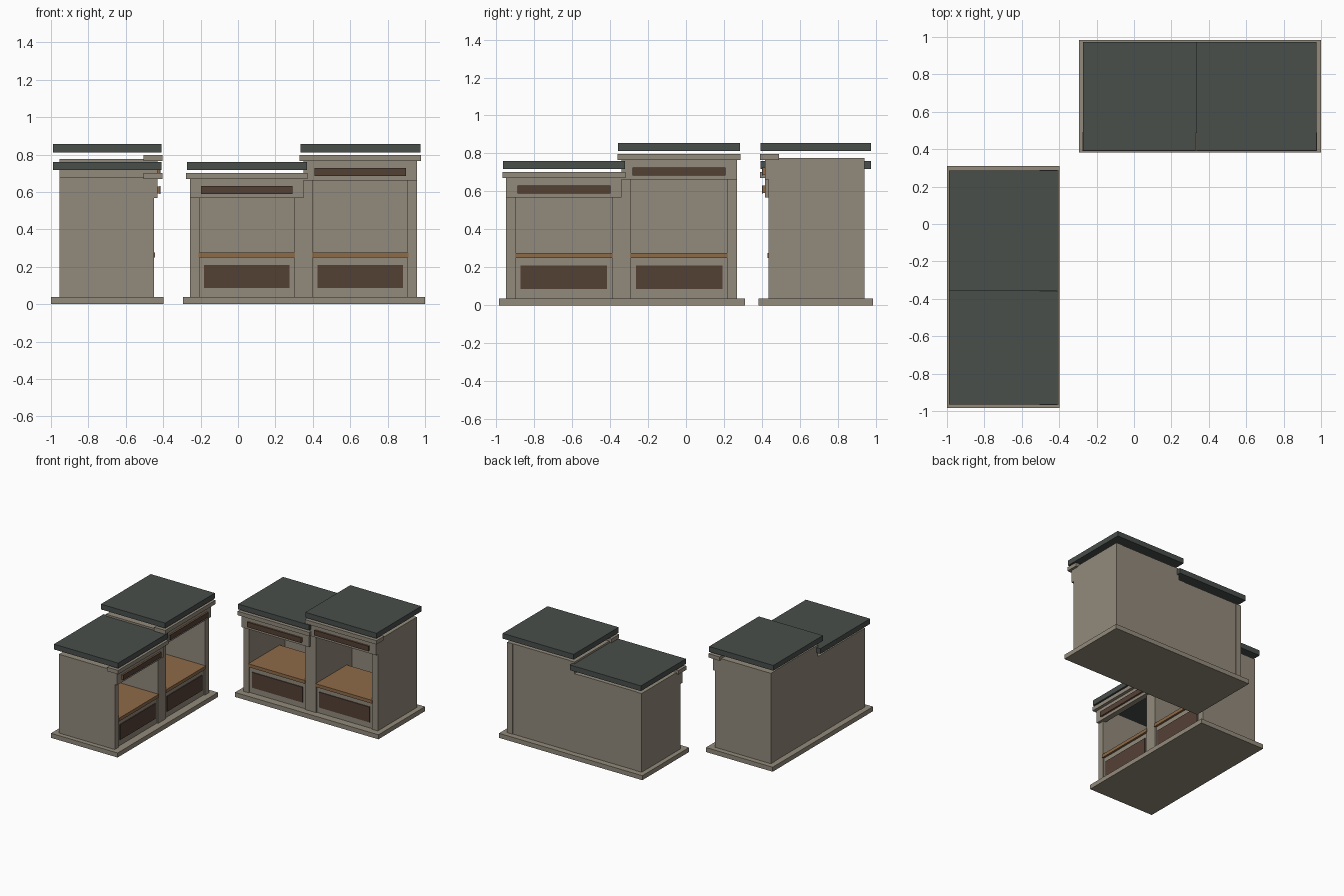
import bpy
import bmesh
from mathutils import Matrix, Vector

if "Cube" in bpy.data.objects:
    bpy.data.objects.remove(bpy.data.objects["Cube"])


def material(name, rgb):
    m = bpy.data.materials.new(name)
    m.diffuse_color = (*rgb, 1.0)
    m.use_nodes = True
    m.node_tree.nodes["Principled BSDF"].inputs["Base Color"].default_value = m.diffuse_color
    return m


STONE = material("taupe plaster", (0.29, 0.255, 0.20))
ROOF = material("slate roof", (0.065, 0.077, 0.070))
WOOD = material("warm wood", (0.27, 0.145, 0.065))
DARK = material("dark brown panel", (0.088, 0.052, 0.036))


def box(name, mat, x, y, z, place):
    """Box from (min, max) ranges, moved by the row's placement matrix."""
    size = Vector((x[1] - x[0], y[1] - y[0], z[1] - z[0]))
    mid = Vector((x[0] + x[1], y[0] + y[1], z[0] + z[1])) / 2
    bm = bmesh.new()
    bmesh.ops.create_cube(bm, size=1.0)
    bm.transform(place @ Matrix.Translation(mid) @ Matrix.Diagonal((*size, 1)))
    mesh = bpy.data.meshes.new(name)
    bm.to_mesh(mesh)
    bm.free()
    mesh.materials.append(mat)
    ob = bpy.data.objects.new(name, mesh)
    bpy.context.collection.objects.link(ob)
    return ob


def stall(tag, cx, rise, place):
    """One booth centred on cx; rise lifts everything above the opening."""
    def part(name, mat, half, y, z):
        box(f"{tag}_{name}", mat, (cx - half, cx + half), y, z, place)

    # side walls and back wall
    top = 0.68 + rise
    for side, s in (("left", -1), ("right", 1)):
        a, b = sorted((cx + s * 0.253, cx + s * 0.304))
        box(f"{tag}_{side}_wall", STONE, (a, b), (0.435, 0.94), (0.035, top), place)
    part("back_wall", STONE, 0.254, (0.90, 0.936), (0.035, top))
    if rise == 0:
        part("back_corner_strip", STONE, 0.298, (0.93, 0.937), (0.035, top))
    else:
        part("back_corner_strip", STONE, 0.298, (0.93, 0.937), (0.035, top))

    # counter front, inset panel and shelf
    part("counter_front", STONE, 0.254, (0.445, 0.475), (0.035, 0.25))
    part("counter_panel", DARK, 0.228, (0.438, 0.445), (0.085, 0.21))
    part("counter_shelf", WOOD, 0.258, (0.428, 0.83), (0.25, 0.277))

    # lintel, sign board, cornice and floating roof slab
    part("lintel", STONE, 0.304, (0.415, 0.46), (0.567 + rise, 0.672 + rise))
    part("sign_board", WOOD, 0.243, (0.405, 0.415), (0.592 + rise, 0.63 + rise))
    part("sign_face", DARK, 0.245, (0.399, 0.405), (0.59 + rise, 0.632 + rise))
    part("cornice", STONE, 0.324, (0.39, 0.49), (0.67 + rise, 0.702 + rise))
    part("roof", ROOF, 0.321, (0.393, 0.973), (0.717 + rise, 0.76 + rise))


def row(tag, place):
    """Plinth with a low and a tall stall side by side."""
    box(f"{tag}_plinth", STONE, (-0.295, 1.0), (0.383, 0.985), (0.0, 0.037), place)
    stall(f"{tag}_low_stall", 0.047, 0.0, place)
    stall(f"{tag}_tall_stall", 0.654, 0.095, place)


# back row faces -y, left row is the same row turned to face +x
row("back_row", Matrix.Identity(4))
row("left_row", Matrix.Translation((-0.015, -0.69, 0)) @ Matrix.Rotation(1.5707963, 4, 'Z'))
